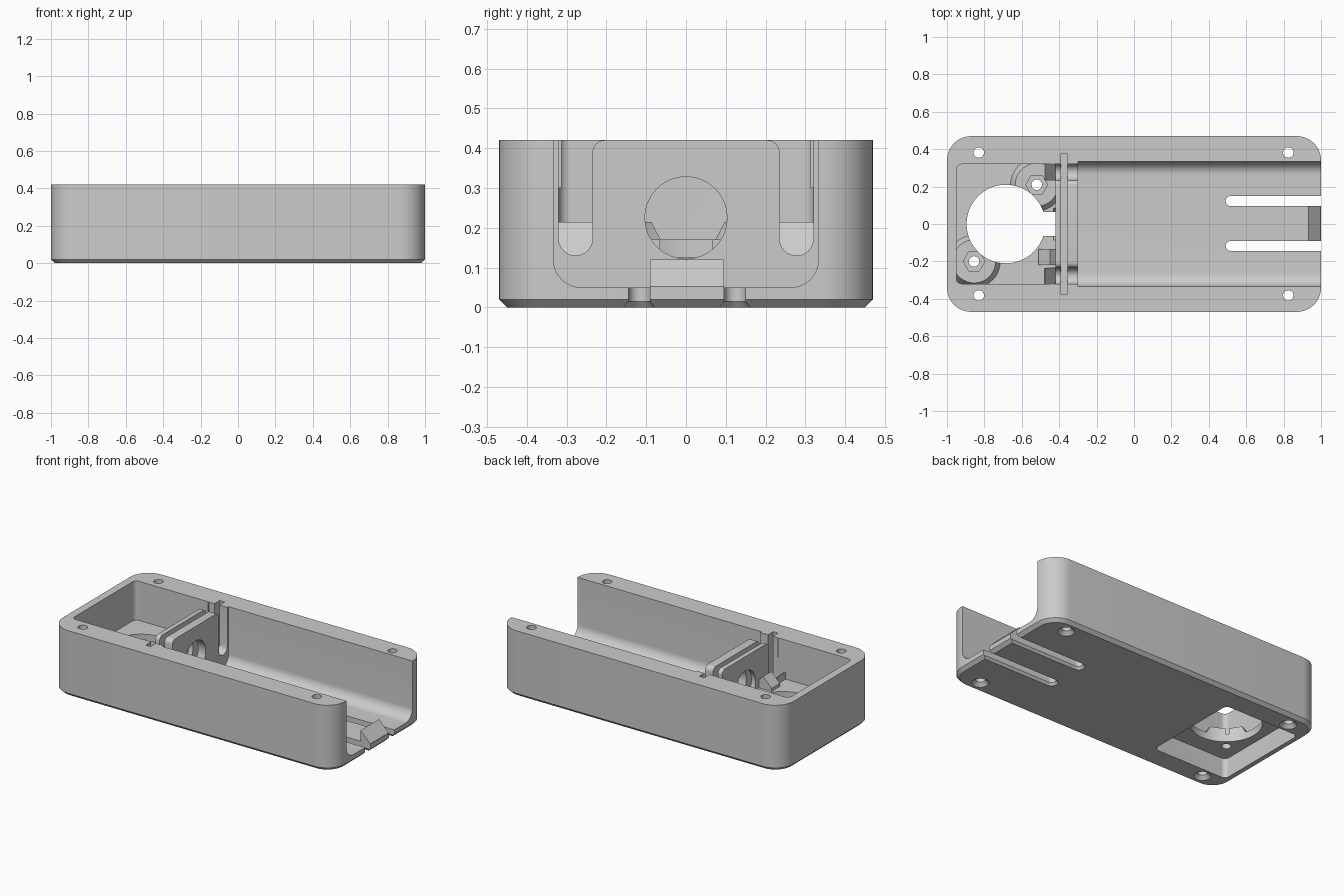
import bpy, bmesh
from math import sin, cos, pi, radians

old = bpy.data.objects.get("Cube")
if old:
    bpy.data.objects.remove(old)

grey = bpy.data.materials.new("plain grey")
grey.use_nodes = True
COLOUR = (0.6, 0.6, 0.6, 1)
grey.diffuse_color = COLOUR
grey.node_tree.nodes["Principled BSDF"].inputs["Base Color"].default_value = COLOUR


# ---- profile helpers -------------------------------------------------
def arc(u, v, r, start, end, n=12):
    angles = [radians(start + (end - start) * i / n) for i in range(n + 1)]
    return [(u + r * cos(a), v + r * sin(a)) for a in angles]


def circle(u, v, r, n=48):
    return arc(u, v, r, 0, 360 - 360 / n, n - 1)


def rounded(u0, u1, v0, v1, r):
    return (arc(u1 - r, v1 - r, r, 0, 90) + arc(u0 + r, v1 - r, r, 90, 180)
            + arc(u0 + r, v0 + r, r, 180, 270) + arc(u1 - r, v0 + r, r, 270, 360))


def box(u0, u1, v0, v1):
    return [(u0, v0), (u1, v0), (u1, v1), (u0, v1)]


def loft(name, axis, *sections):
    """Solid through (position, profile) sections stacked along an axis."""
    place = {"x": lambda u, v, w: (w, u, v),
             "y": lambda u, v, w: (u, w, v),
             "z": lambda u, v, w: (u, v, w)}[axis]
    bm = bmesh.new()
    rings = [[bm.verts.new(place(u, v, w)) for u, v in prof] for w, prof in sections]
    bm.faces.new(rings[0])
    bm.faces.new(rings[-1])
    for low, high in zip(rings, rings[1:]):
        for i in range(len(low)):
            j = (i + 1) % len(low)
            bm.faces.new((low[i], low[j], high[j], high[i]))
    bmesh.ops.recalc_face_normals(bm, faces=bm.faces)
    mesh = bpy.data.meshes.new(name)
    bm.to_mesh(mesh)
    bm.free()
    mesh.materials.append(grey)
    obj = bpy.data.objects.new(name, mesh)
    bpy.context.collection.objects.link(obj)
    return obj


def prism(axis, a, b, profile, name="helper"):
    return loft(name, axis, (a, profile), (b, profile))


# ---- outer shell with chamfered underside ----------------------------
body = loft("case_tray", "z",
            (0, rounded(-0.98, 0.98, -0.45, 0.45, 0.11)),
            (0.02, rounded(-1, 1, -0.47, 0.47, 0.13)),
            (0.42, rounded(-1, 1, -0.47, 0.47, 0.13)))


def combine(tool, operation):
    mod = body.modifiers.new("step", "BOOLEAN")
    mod.operation = operation
    mod.solver = "EXACT"
    mod.object = tool
    bpy.context.view_layer.update()
    result = bpy.data.meshes.new_from_object(
        body.evaluated_get(bpy.context.evaluated_depsgraph_get()))
    body.modifiers.clear()
    body.data = result
    bpy.data.objects.remove(tool)


def cut(tool):
    combine(tool, "DIFFERENCE")


def add(tool):
    combine(tool, "UNION")


# Main bay, open at one end
cut(prism("x", -0.30, 1.1, rounded(-0.333, 0.333, 0.05, 0.7, 0.07)))
# End bay above its floor, and the pocket under that floor
cut(prism("z", 0.17, 0.6, rounded(-0.95, -0.42, -0.32, 0.32, 0.03)))
cut(prism("z", -0.1, 0.125, rounded(-0.95, -0.42, -0.32, 0.32, 0.03)))

# Tapered screw bosses on the end bay floor
BOSSES = [(-0.855, -0.20), (-0.52, 0.21)]
for x, y in BOSSES:
    add(loft("boss", "z", (0.15, circle(x, y, 0.14)), (0.17, circle(x, y, 0.14)),
             (0.215, circle(x, y, 0.115))))

# Round opening with a cable notch
cut(prism("z", 0.1, 0.3, circle(-0.685, 0, 0.21, 64)))
cut(prism("z", 0.1, 0.3, box(-0.52, -0.42, -0.065, 0.065)))

# Nut recesses and bolt holes in the bosses
for x, y in BOSSES:
    cut(prism("z", 0.175, 0.3, circle(x, y, 0.058, 6)))
    cut(prism("z", 0.1, 0.3, circle(x, y, 0.028, 24)))

# Bulkhead: panel groove, side slots and round port
cut(prism("z", 0.12, 0.5, box(-0.39, -0.355, -0.373, 0.373)))
cut(prism("x", -0.43, -0.29, circle(0, 0.225, 0.103)))
for s in (-1, 1):
    slot = (arc(0.2775, 0.1725, 0.0425, 180, 360)
            + [(0.32, 0.5), (0.205, 0.5)] + arc(0.205, 0.39, 0.03, 90, 0, 6))
    cut(prism("x", -0.43, -0.29, [(s * y, z) for y, z in slot]))
    # Ramp leading into each side slot
    y0, y1 = sorted((s * 0.235, s * 0.32))
    cut(prism("z", 0.1, 0.3, box(-0.475, -0.42, y0, y1)))
    add(prism("y", y0, y1, [(-0.48, 0.126), (-0.48, 0.215), (-0.475, 0.215),
                            (-0.419, 0.13), (-0.419, 0.126)]))

# Small wedge beside the cable notch
add(prism("y", -0.22, -0.135, [(-0.51, 0.16), (-0.51, 0.19), (-0.45, 0.25),
                               (-0.418, 0.22), (-0.418, 0.16)]))

# Countersunk corner screw holes
for x in (-0.83, 0.825):
    for y in (-0.382, 0.382):
        cut(loft("screw", "z", (-0.01, circle(x, y, 0.06, 32)),
                 (0.022, circle(x, y, 0.028, 32)), (0.5, circle(x, y, 0.028, 32))))

# Spring tongue slits, flared underneath
for y in (-0.117, 0.123):
    def slit(r):
        return arc(0.517, y, r, 90, 270) + [(1.1, y - r), (1.1, y + r)]
    cut(loft("slit", "z", (-0.01, slit(0.047)), (0.015, slit(0.027)), (0.1, slit(0.027))))

# Latch wedge on the tongue tip
add(prism("y", -0.09, 0.095, [(0.93, 0.03), (0.93, 0.12), (0.998, 0.052), (0.998, 0.03)]))

# Shading
bpy.ops.object.select_all(action="DESELECT")
body.select_set(True)
bpy.context.view_layer.objects.active = body
bpy.ops.object.shade_smooth_by_angle(angle=radians(30))
